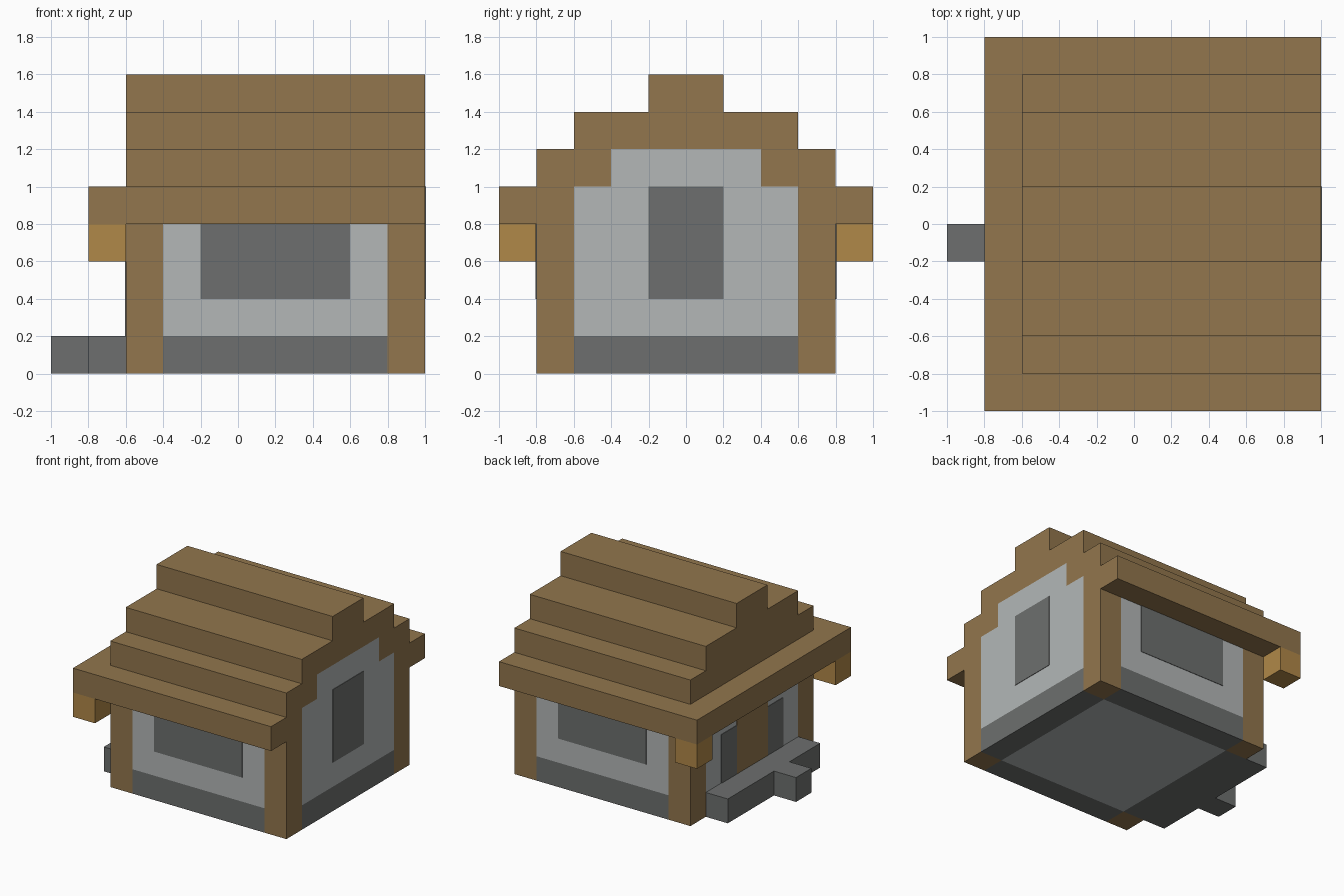
import bpy
import bmesh

cube = bpy.data.objects.get("Cube")
if cube:
    bpy.data.objects.remove(cube, do_unlink=True)


def material(name, rgb):
    mat = bpy.data.materials.new(name)
    mat.use_nodes = True
    colour = (*rgb, 1)
    mat.diffuse_color = colour
    mat.node_tree.nodes["Principled BSDF"].inputs["Base Color"].default_value = colour
    return mat


WOOD = material("brown wood", (0.287, 0.181, 0.074))
STONE = material("dark grey stone", (0.153, 0.159, 0.156))
PLASTER = material("light grey plaster", (0.451, 0.474, 0.474))
LAMP = material("amber lamp", (0.434, 0.246, 0.065))


def extrude(name, profile, x0, x1, mat):
    """Extrude a closed (y, z) profile along x."""
    bm = bmesh.new()
    face = bm.faces.new([bm.verts.new((x0, y, z)) for y, z in profile])
    moved = bmesh.ops.extrude_face_region(bm, geom=[face])["geom"]
    verts = [v for v in moved if isinstance(v, bmesh.types.BMVert)]
    bmesh.ops.translate(bm, verts=verts, vec=(x1 - x0, 0, 0))
    bmesh.ops.recalc_face_normals(bm, faces=bm.faces)
    mesh = bpy.data.meshes.new(name)
    bm.to_mesh(mesh)
    bm.free()
    mesh.materials.append(mat)
    obj = bpy.data.objects.new(name, mesh)
    bpy.context.collection.objects.link(obj)
    return obj


def box(name, x, y, z, mat):
    """Box from (low, high) pairs."""
    profile = [(y[0], z[0]), (y[1], z[0]), (y[1], z[1]), (y[0], z[1])]
    return extrude(name, profile, x[0], x[1], mat)


def span(side, a, b):
    """Range a..b placed on the given side of y = 0."""
    return tuple(sorted((side * a, side * b)))


LONG = (-0.4, 0.8)    # wall length between the posts
WIDE = (-0.6, 0.6)    # wall width between the posts
BACK = (0.8, 1.0)     # wall at the gable end
ENTRY = (-0.6, -0.4)  # wall at the entrance end
PLATE = 0.004

# Parts mirrored across y
for side, label in ((-1, "front"), (1, "back")):
    depth = span(side, 0.6, 0.8)
    box(f"{label}_plinth", LONG, depth, (0, 0.2), STONE)
    box(f"{label}_wall", LONG, depth, (0.2, 0.8), PLASTER)
    box(f"{label}_window", (-0.2, 0.6), span(side, 0.8 - PLATE, 0.8 + PLATE), (0.4, 0.8), STONE)
    box(f"{label}_gable_post", BACK, depth, (0, 0.8), WOOD)
    box(f"{label}_entrance_post", ENTRY, depth, (0, 0.8), WOOD)
    box(f"{label}_lantern", (-0.8, -0.6), span(side, 0.8, 1), (0.6, 0.8), LAMP)
    box(f"{label}_sidelight", (-0.6 - PLATE, -0.6 + PLATE), span(side, 0.2, 0.4), (0.2, 0.6), STONE)

# Gable end wall, stepped to fit under the roof
box("gable_plinth", BACK, WIDE, (0, 0.2), STONE)
gable = [(0.6, 0.2), (0.6, 1), (0.4, 1), (0.4, 1.2)]
extrude("gable_wall", gable + [(-y, z) for y, z in reversed(gable)], *BACK, PLASTER)
box("gable_window", (1 - PLATE, 1 + PLATE), (-0.2, 0.2), (0.4, 1), STONE)

# Entrance end wall, door and timber gable
box("entrance_plinth", ENTRY, WIDE, (0, 0.2), STONE)
box("entrance_wall", ENTRY, WIDE, (0.2, 0.8), PLASTER)
box("door", (-0.6 - PLATE, -0.6 + PLATE), (-0.2, 0.2), (0.2, 0.8), WOOD)
box("entrance_beam", ENTRY, WIDE, (0.8, 1), WOOD)
box("entrance_gable", ENTRY, (-0.4, 0.4), (1, 1.2), WOOD)

# Floor
box("floor", LONG, WIDE, (0, 0.2), PLASTER)

# Stepped roof and the canopy over the entrance
outer = [(1, 0.8), (1, 1), (0.8, 1), (0.8, 1.2), (0.6, 1.2), (0.6, 1.4), (0.2, 1.4), (0.2, 1.6)]
inner = [(-0.6, 0.8), (-0.6, 1), (-0.4, 1), (-0.4, 1.2)]
roof = outer + [(-y, z) for y, z in reversed(outer)]
roof += inner + [(-y, z) for y, z in reversed(inner)]
extrude("roof", roof, -0.6, 1, WOOD)
box("canopy", (-0.8, -0.6), (-1, 1), (0.8, 1), WOOD)

# Porch ledge and doorstep
box("porch", (-0.8, -0.6), WIDE, (0, 0.2), STONE)
box("doorstep", (-1, -0.8), (-0.2, 0), (0, 0.2), STONE)
